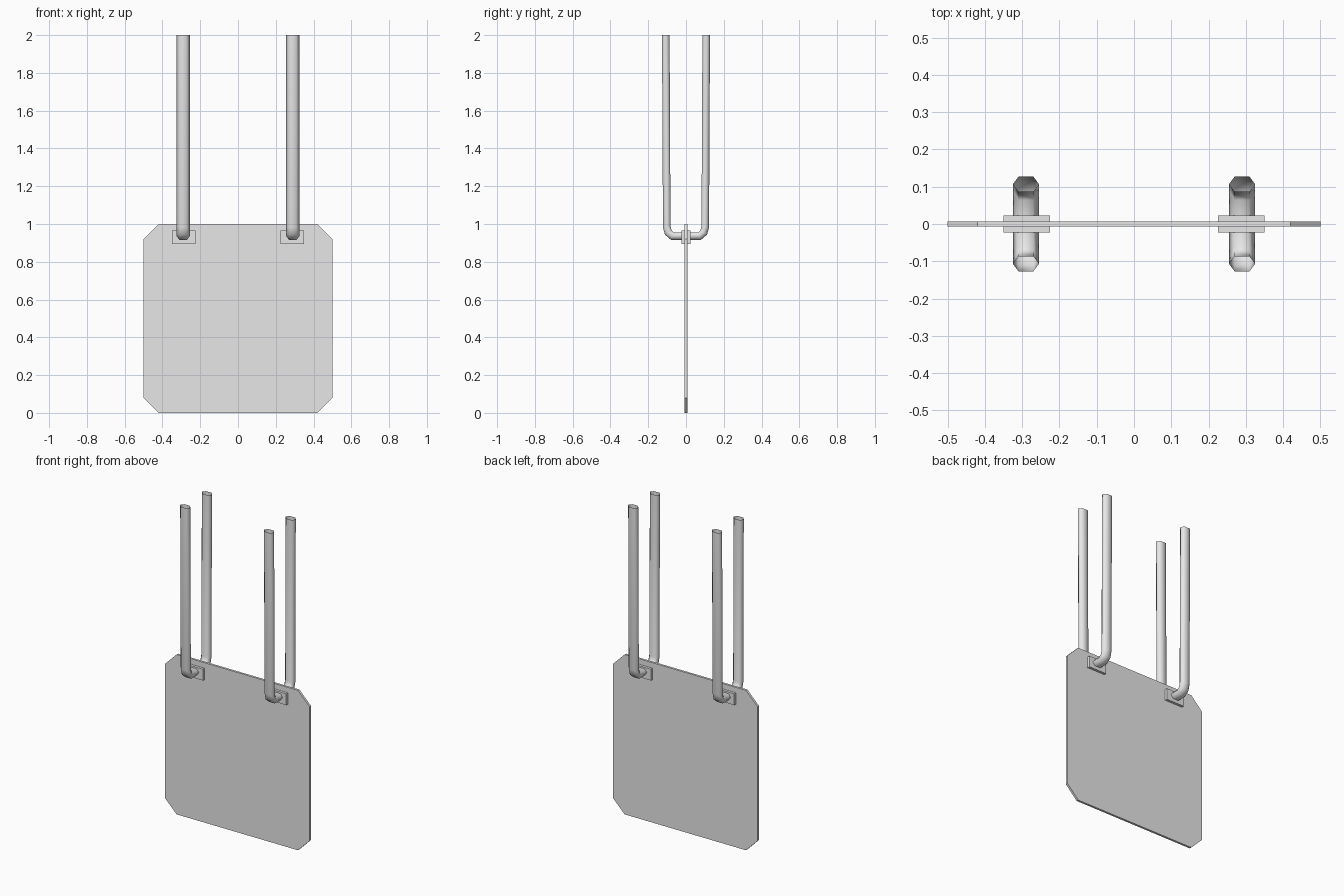
import bpy
import bmesh
from mathutils import Vector

cube = bpy.data.objects.get("Cube")
if cube:
    bpy.data.objects.remove(cube, do_unlink=True)

# Single plain grey material
grey = bpy.data.materials.new("light_grey")
grey.use_nodes = True
grey.diffuse_color = (0.8, 0.8, 0.8, 1)
grey.node_tree.nodes["Principled BSDF"].inputs["Base Color"].default_value = (0.8, 0.8, 0.8, 1)


def finish(name, bm, smooth=False):
    bmesh.ops.recalc_face_normals(bm, faces=bm.faces)
    for face in bm.faces:
        face.smooth = smooth
    mesh = bpy.data.meshes.new(name)
    bm.to_mesh(mesh)
    bm.free()
    mesh.materials.append(grey)
    obj = bpy.data.objects.new(name, mesh)
    bpy.context.collection.objects.link(obj)
    return obj


def slab(name, outline, half):
    """Extrude an (x, z) outline to a slab centred on y = 0."""
    bm = bmesh.new()
    face = bm.faces.new([bm.verts.new((x, -half, z)) for x, z in outline])
    new = bmesh.ops.extrude_face_region(bm, geom=[face])["geom"]
    verts = [g for g in new if isinstance(g, bmesh.types.BMVert)]
    bmesh.ops.translate(bm, verts=verts, vec=(0, 2 * half, 0))
    return finish(name, bm)


def strap(name, centre_x, path, section):
    """Sweep a section along a (y, z) path; both upper ends stay open."""
    bm = bmesh.new()
    points = [Vector(p) for p in path]
    rings = []
    for i, p in enumerate(points):
        before = (p - points[i - 1]).normalized() if i else None
        after = (points[i + 1] - p).normalized() if i + 1 < len(points) else None
        if before and after:
            tangent = (before + after).normalized()
            stretch = 1 / tangent.dot(after)
            across = Vector((-tangent.y, tangent.x)) * stretch
        else:
            # Ends are cut level
            across = Vector((1 if after else -1, 0))
        rings.append([bm.verts.new((centre_x + u, p.x + across.x * v, p.y + across.y * v))
                      for u, v in section])
    n = len(section)
    for a, b in zip(rings, rings[1:]):
        for k in range(n):
            bm.faces.new((a[k], a[(k + 1) % n], b[(k + 1) % n], b[k]))
    return finish(name, bm, smooth=True)


# Panel with clipped corners
C, W = 0.42, 0.5
slab("panel", [(-C, 0), (C, 0), (W, W - C), (W, W + C),
               (C, 1), (-C, 1), (-W, W + C), (-W, W - C)], 0.007)

# Flattened six-sided strap section and U-shaped path
section = [(0.035, 0), (0.02, 0.02), (-0.02, 0.02),
           (-0.035, 0), (-0.02, -0.02), (0.02, -0.02)]
half_path = [(0.107, 2), (0.102, 0.985), (0.094, 0.955), (0.072, 0.936)]
path = [(-y, z) for y, z in half_path] + [(y, z) for y, z in reversed(half_path)]

# Mounting plates and hanging straps on each side
for side, s in (("left", 1), ("right", -1)):
    x0, x1 = s * 0.288 - 0.062, s * 0.288 + 0.062
    slab(side + "_mount", [(x0, 0.895), (x1, 0.895), (x1, 0.966), (x0, 0.966)], 0.023)
    strap(side + "_strap", s * 0.29, path, section)
